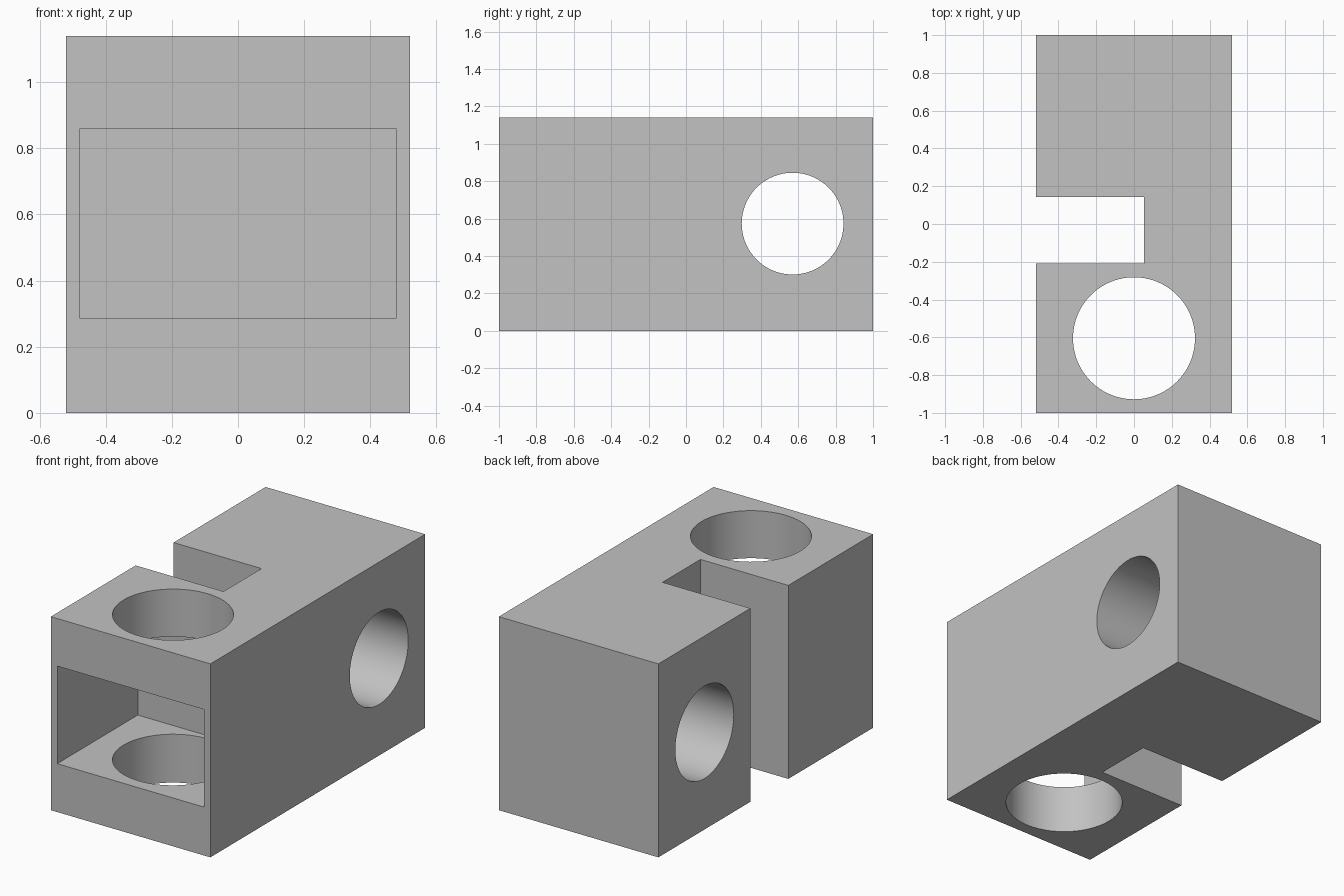
import bpy
import bmesh
from math import pi, radians
from mathutils import Matrix, Vector

default = bpy.data.objects.get("Cube")
if default:
    bpy.data.objects.remove(default, do_unlink=True)

W, L, H = 1.04, 2.0, 1.14
OVER = 0.2  # how far cutters reach past the block

grey = bpy.data.materials.new("light_grey")
grey.use_nodes = True
colour = (0.54, 0.54, 0.54, 1)
grey.diffuse_color = colour
grey.node_tree.nodes["Principled BSDF"].inputs["Base Color"].default_value = colour


def finish(name, bm):
    mesh = bpy.data.meshes.new(name)
    bm.to_mesh(mesh)
    bm.free()
    mesh.materials.append(grey)
    obj = bpy.data.objects.new(name, mesh)
    bpy.context.collection.objects.link(obj)
    return obj


def box(name, low, high):
    low, high = Vector(low), Vector(high)
    bm = bmesh.new()
    size = Matrix.Diagonal((high - low).to_4d())
    bmesh.ops.create_cube(bm, size=1, matrix=Matrix.Translation((low + high) / 2) @ size)
    return finish(name, bm)


def cylinder(name, centre, radius, depth, turn=Matrix()):
    bm = bmesh.new()
    bmesh.ops.create_cone(bm, cap_ends=True, segments=96, radius1=radius, radius2=radius,
                          depth=depth, matrix=Matrix.Translation(centre) @ turn)
    return finish(name, bm)


# Solid block
block = box("block", (-W / 2, -L / 2, 0), (W / 2, L / 2, H))

# Front pocket, side slot, vertical bore and cross bore
cutters = [
    box("front_pocket", (-0.478, -L / 2 - OVER, 0.285), (0.478, -0.25, 0.86)),
    box("side_slot", (-W / 2 - OVER, -0.21, -OVER), (0.053, 0.143, H + OVER)),
    cylinder("vertical_bore", (0, -0.605, H / 2), 0.323, H + OVER),
    cylinder("cross_bore", (0, 0.57, 0.573), 0.272, W + OVER, Matrix.Rotation(pi / 2, 4, "Y")),
]

bpy.ops.object.select_all(action="DESELECT")
block.select_set(True)
bpy.context.view_layer.objects.active = block
for cutter in cutters:
    cutter.hide_render = True
    mod = block.modifiers.new(cutter.name, "BOOLEAN")
    mod.operation = "DIFFERENCE"
    mod.solver = "EXACT"
    mod.object = cutter
    bpy.ops.object.modifier_apply(modifier=mod.name)
    bpy.data.objects.remove(cutter, do_unlink=True)

# Smooth bores, sharp block edges
bpy.ops.object.shade_smooth_by_angle(angle=radians(30))
